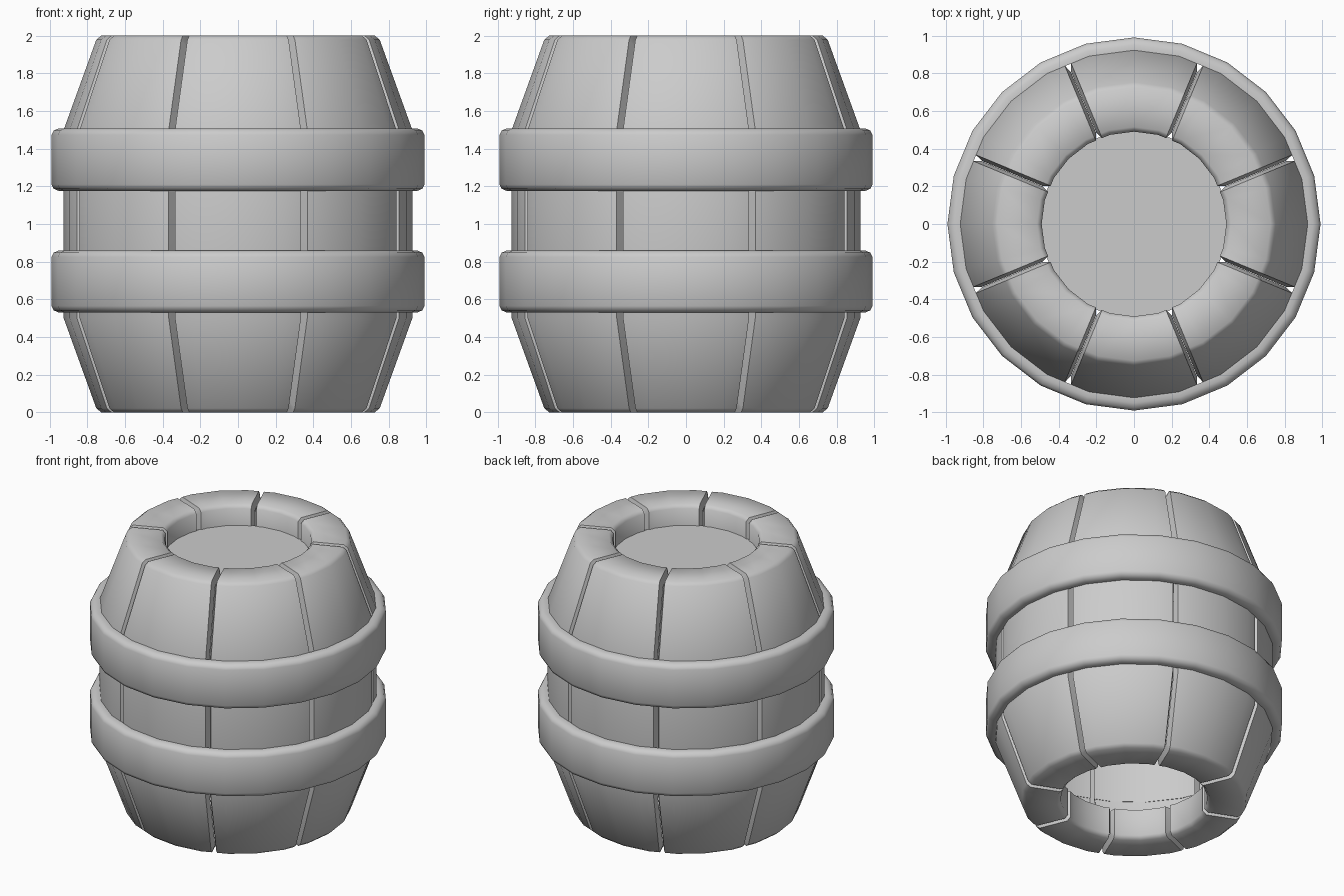
import bpy, bmesh, math

if "Cube" in bpy.data.objects:
    bpy.data.objects.remove(bpy.data.objects["Cube"])

SIDES = 24
SEG = 2 * math.pi / SIDES


def finish(name, bm, angle):
    bmesh.ops.recalc_face_normals(bm, faces=bm.faces)
    me = bpy.data.meshes.new(name)
    bm.to_mesh(me)
    bm.free()
    ob = bpy.data.objects.new(name, me)
    bpy.context.collection.objects.link(ob)
    bpy.ops.object.select_all(action='DESELECT')
    ob.select_set(True)
    bpy.context.view_layer.objects.active = ob
    bpy.ops.object.shade_smooth_by_angle(angle=math.radians(angle))
    return ob


def mirrored(half):
    # profile (r, z) mirrored about mid height z = 1
    return half + [(r, 2 - z) for r, z in reversed(half)]


# Stave profiles: visible skin, and the sunken line at the bottom of the side chamfer
skin = mirrored([(.49, .22), (.49, .025), (.515, 0), (.725, 0), (.752, .022), (.925, .5)])
sunk = mirrored([(.53, .22), (.53, .06), (.545, .05), (.695, .05), (.71, .06), (.88, .505)])


def edge_point(r, gap):
    # point on the 24-gon flat beside the 22.5 degree seam, moved off by gap
    flat = r * math.cos(SEG / 2)
    a = 1.5 * SEG - math.atan2(gap, flat)
    return a, math.hypot(flat, gap)


def stave(index):
    bm = bmesh.new()
    base = index * math.pi / 4
    columns = []
    for kind, side in (("seam", -1), ("edge", -1), ("ring", -1), ("ring", 0),
                       ("ring", 1), ("edge", 1), ("seam", 1)):
        col = []
        for r, z in (sunk if kind == "seam" else skin):
            if kind == "ring":
                a, rad = SEG, r
            else:
                a, rad = edge_point(r, .001 if kind == "seam" else .018)
            a = base + side * a
            col.append(bm.verts.new((rad * math.cos(a), rad * math.sin(a), z)))
        columns.append(col)
    for c0, c1 in zip(columns, columns[1:]):
        for i in range(len(c0) - 1):
            bm.faces.new((c0[i], c1[i], c1[i + 1], c0[i + 1]))
    finish(f"stave_{index + 1}", bm, 50)


def hoop(name, z0, z1):
    # closed bevelled ring
    prof = [(.922, z0), (.95, z0), (.978, z0 + .012), (.99, z0 + .035),
            (.99, z1 - .035), (.978, z1 - .012), (.95, z1), (.922, z1)]
    bm = bmesh.new()
    rings = [[bm.verts.new((r * math.cos(i * SEG), r * math.sin(i * SEG), z))
              for r, z in prof] for i in range(SIDES)]
    n = len(prof)
    for i in range(SIDES):
        a, b = rings[i], rings[(i + 1) % SIDES]
        for j in range(n):
            k = (j + 1) % n
            bm.faces.new((a[j], b[j], b[k], a[k]))
    finish(name, bm, 50)


# Eight staves
for s in range(8):
    stave(s)

# Two hoops
hoop("lower_hoop", .53, .86)
hoop("upper_hoop", 1.175, 1.508)

# Recessed lid closing the top opening
bm = bmesh.new()
bmesh.ops.create_circle(bm, cap_ends=True, segments=SIDES, radius=.5)
bmesh.ops.translate(bm, verts=bm.verts, vec=(0, 0, 1.85))
finish("lid", bm, 30)
